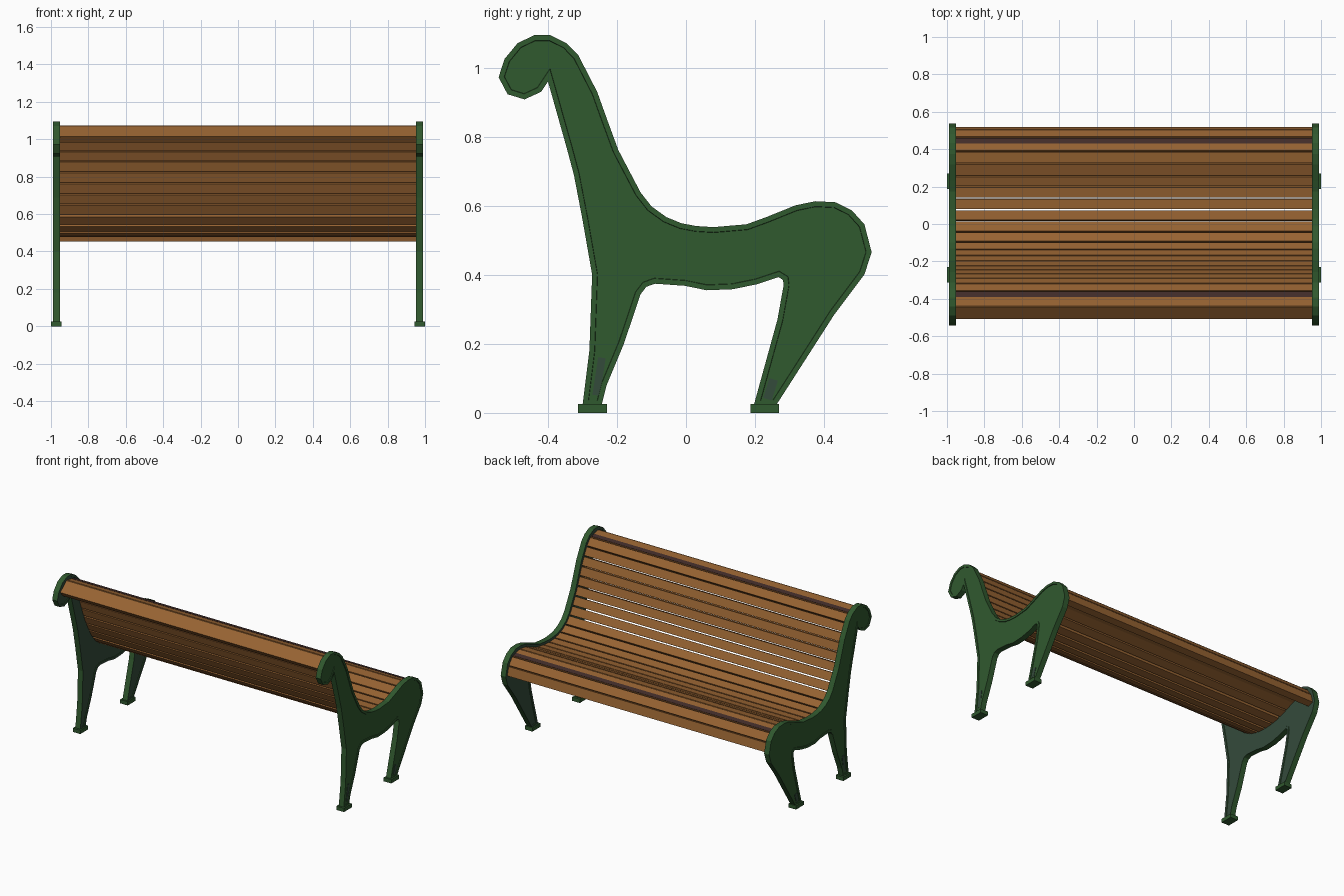
import bpy, bmesh, math
from mathutils import Vector, Matrix

if "Cube" in bpy.data.objects:
    bpy.data.objects.remove(bpy.data.objects["Cube"])


def material(name, rgb):
    m = bpy.data.materials.new(name)
    m.diffuse_color = (*rgb, 1)
    m.use_nodes = True
    m.node_tree.nodes["Principled BSDF"].inputs["Base Color"].default_value = m.diffuse_color
    return m


GREEN = material("green iron", (0.030, 0.100, 0.028))
SLATE = material("slate iron", (0.034, 0.070, 0.044))
WOOD = material("brown wood", (0.31, 0.125, 0.032))
DARK = material("dark worn wood", (0.055, 0.026, 0.023))


def make_object(name, bm, mats, mirror=False):
    bmesh.ops.recalc_face_normals(bm, faces=bm.faces[:])
    me = bpy.data.meshes.new(name)
    bm.to_mesh(me)
    bm.free()
    for m in mats:
        me.materials.append(m)
    ob = bpy.data.objects.new(name, me)
    bpy.context.collection.objects.link(ob)
    if mirror:
        ob.modifiers.new("mirror", 'MIRROR').use_axis = (True, False, False)
    return ob


def add_box(bm, size, center, angle=0):
    mat = (Matrix.Translation(center) @ Matrix.Rotation(angle, 4, 'X')
           @ Matrix.Diagonal((*size, 1)))
    bmesh.ops.create_cube(bm, size=1, matrix=mat)


# Side outline (y, z): rear leg, scroll, back and seat curve, front leg, underside
rear = [(-.30, .02), (-.28, .18), (-.272, .40), (-.30, .56), (-.325, .69), (-.345, .765),
        (-.40, .96), (-.42, .93), (-.468, .908), (-.517, .923), (-.543, .972)]
upper = [(-.526, 1.025), (-.488, 1.071), (-.44, 1.094), (-.393, 1.094), (-.346, 1.071),
         (-.312, 1.036), (-.257, .929), (-.228, .848), (-.196, .761), (-.132, .639),
         (-.10, .598), (-.057, .567), (-.013, .549), (.03, .541), (.08, .538),
         (.175, .546), (.233, .567), (.317, .601), (.375, .613), (.433, .610),
         (.48, .587), (.517, .546), (.538, .465)]
under = [(.517, .401), (.43, .285), (.26, .02), (.196, .02), (.265, .27), (.283, .37),
         (.281, .385), (.268, .393), (.204, .372), (.135, .358), (.06, .355), (-.004, .368),
         (-.09, .374), (-.115, .365), (-.132, .343), (-.18, .20), (-.23, .08), (-.245, .02)]

# Iron side frames with a shallow recessed panel on both faces
bm = bmesh.new()
face = bm.faces.new([bm.verts.new((.953, y, z)) for y, z in rear + upper + under])
ext = bmesh.ops.extrude_face_region(bm, geom=[face], use_keep_orig=True)
bmesh.ops.translate(bm, vec=(.037, 0, 0),
                    verts=[g for g in ext["geom"] if isinstance(g, bmesh.types.BMVert)])
bmesh.ops.recalc_face_normals(bm, faces=bm.faces[:])
for thickness, depth in ((.015, 0), (.001, -.004)):
    caps = [f for f in bm.faces if len(f.verts) > 4]
    bmesh.ops.inset_individual(bm, faces=caps, thickness=thickness, depth=depth,
                               use_even_offset=True)
bmesh.ops.triangulate(bm, faces=[f for f in bm.faces if len(f.verts) > 4])
bm.normal_update()
for f in bm.faces:  # inner faces are slate
    if f.normal.x < -.5 and f.calc_center_median().x < .965:
        f.material_index = 1
make_object("side_frames", bm, [GREEN, SLATE], True)

# Slate wear patches low on the legs
bm = bmesh.new()
add_box(bm, (.003, .022, .11), (.987, -.252, .105), -.15)
add_box(bm, (.003, .026, .06), (.987, .245, .068), -.3)
make_object("leg_patches", bm, [SLATE], True)

# Foot pads
bm = bmesh.new()
for y in (-.271, .228):
    add_box(bm, (.056, .083, .025), (.972, y, .0125))
make_object("foot_pads", bm, [GREEN], True)


# Slat path: the upper curve moved inward, carrying the top face of each slat
def offset_path(points, d):
    out = []
    for i, p in enumerate(points):
        a, b = points[max(i - 1, 0)], points[min(i + 1, len(points) - 1)]
        t = (Vector(b) - Vector(a)).normalized()
        out.append(Vector(p) + Vector((t.y, -t.x)) * d)
    return out


path = offset_path(upper, .018)
lengths = [(b - a).length for a, b in zip(path, path[1:])]
total = sum(lengths)


def point_at(s):
    for a, b, seg in zip(path, path[1:], lengths):
        if s <= seg:
            return a.lerp(b, s / seg)
        s -= seg
    return path[-1]


# Slats: wider ones at the crest and near the front edge, even ones between
THICK = .044
first, last = [.095, .090], [.060, .060, .065, .060, .072, .067, .080, .066, .066]
middle = total - sum(first) - sum(last)
n = round(middle / .0615)
widths = first + [middle / n] * n + last

slats, strips = bmesh.new(), bmesh.new()
s = 0
for i, w in enumerate(widths):
    a, b = point_at(s), point_at(s + w)
    s += w
    d = (b - a).normalized()
    up = Vector((-d.y, d.x))
    mid, angle = (a + b) / 2, math.atan2(d.y, d.x)
    chord = (b - a).length
    c = mid - up * THICK / 2
    add_box(slats, (1.908, chord - .008, THICK), (0, c.x, c.y), angle)
    if i in (1, len(widths) - 3):  # dark worn strip on the half nearer the front
        p = mid + d * (chord / 2 - .020)
        add_box(strips, (1.904, .030, .003), (0, p.x, p.y), angle)
make_object("wood_slats", slats, [WOOD])
make_object("worn_strips", strips, [DARK])
